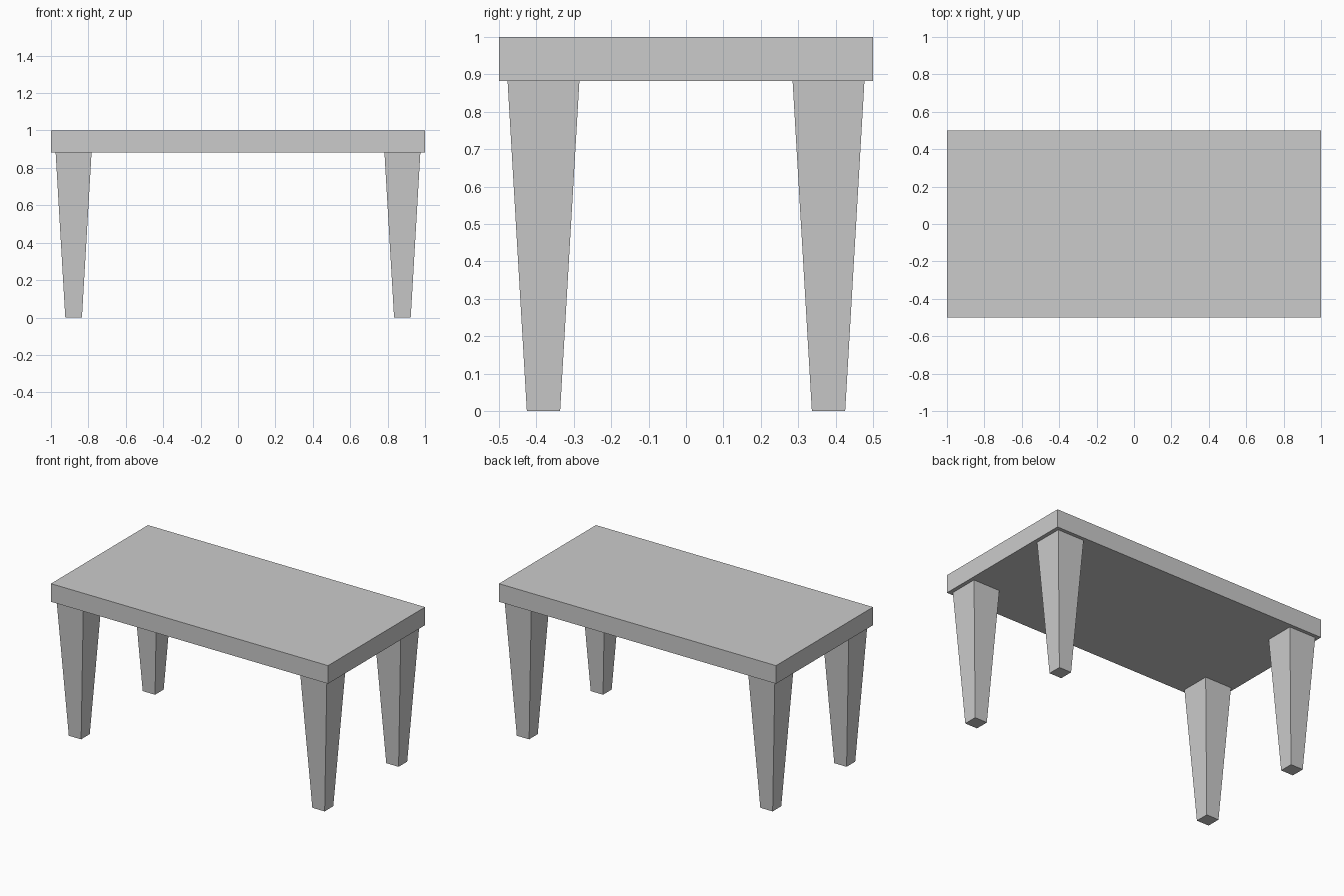
import bpy, bmesh

if "Cube" in bpy.data.objects:
    bpy.data.objects.remove(bpy.data.objects["Cube"])

TOP_Z, UNDER_Z = 1.0, 0.882
LEG_X, LEG_Y = 0.879, 0.381
LEG_TOP_HALF, LEG_FOOT_HALF = 0.096, 0.0445


def tapered_box(name, x, y, z0, z1, foot, head):
    """Box from z0 to z1 with (x, y) half sizes foot at the bottom and head at the top."""
    bm = bmesh.new()
    bmesh.ops.create_cube(bm, size=2.0)
    for v in bm.verts:
        half, z = (head, z1) if v.co.z > 0 else (foot, z0)
        v.co = (v.co.x * half[0], v.co.y * half[1], z)
    mesh = bpy.data.meshes.new(name)
    bm.to_mesh(mesh)
    bm.free()
    obj = bpy.data.objects.new(name, mesh)
    obj.location = (x, y, 0)
    bpy.context.collection.objects.link(obj)
    return obj


# Table top slab
tapered_box("table_top", 0, 0, UNDER_Z, TOP_Z, (1.0, 0.5), (1.0, 0.5))

# Four square legs tapering towards the floor
for y_name, sy in (("front", -1), ("back", 1)):
    for x_name, sx in (("left", -1), ("right", 1)):
        tapered_box(f"{y_name}_{x_name}_leg", sx * LEG_X, sy * LEG_Y, 0, UNDER_Z,
                    (LEG_FOOT_HALF,) * 2, (LEG_TOP_HALF,) * 2)
